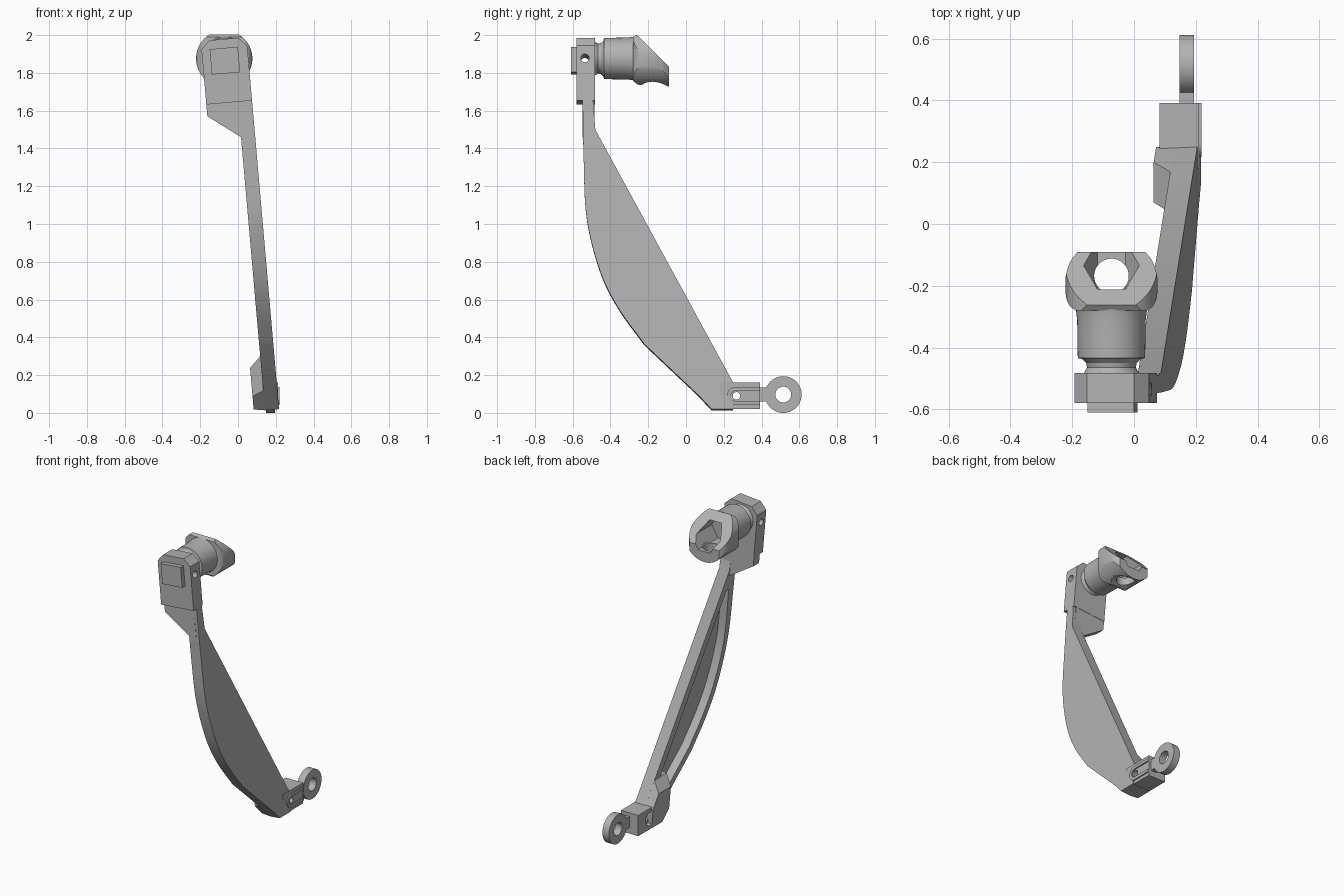
import bpy, bmesh, math
from mathutils import Matrix, Vector

cube = bpy.data.objects.get("Cube")
if cube:
    bpy.data.objects.remove(cube, do_unlink=True)

grey = bpy.data.materials.new("mid grey")
grey.use_nodes = True
grey.diffuse_color = (0.45, 0.45, 0.45, 1)
grey.node_tree.nodes["Principled BSDF"].inputs["Base Color"].default_value = (0.45, 0.45, 0.45, 1)

# The arm and clamp block lean five degrees; local x = 0 is the arm's outer face
LEAN = Matrix.Translation((0.219, 0, 0)) @ Matrix.Rotation(math.radians(-5), 4, 'Y')
UPRIGHT = Matrix.Identity(4)
AXES = {'X': lambda a, b, c: (c, a, b),   # profile in y, z
        'Y': lambda a, b, c: (a, c, b),   # profile in x, z
        'Z': lambda a, b, c: (a, b, c)}   # profile in x, y


def finish(bm, name, frame):
    bmesh.ops.recalc_face_normals(bm, faces=bm.faces[:])
    mesh = bpy.data.meshes.new(name)
    bm.to_mesh(mesh)
    bm.free()
    mesh.transform(frame)
    obj = bpy.data.objects.new(name, mesh)
    mesh.materials.append(grey)
    bpy.context.collection.objects.link(obj)
    return obj


def loft(name, rings, frame=UPRIGHT):
    """Skin a row of equal-sized closed rings and cap both ends."""
    bm = bmesh.new()
    rows = [[bm.verts.new(p) for p in ring] for ring in rings]
    for r, s in zip(rows, rows[1:]):
        for i in range(len(r)):
            j = (i + 1) % len(r)
            bm.faces.new((r[i], r[j], s[j], s[i]))
    bm.faces.new(rows[0])
    bm.faces.new(rows[-1])
    return finish(bm, name, frame)


def prism(name, pts, axis, lo, hi, frame=UPRIGHT):
    place = AXES[axis]
    return loft(name, [[place(a, b, c) for a, b in pts] for c in (lo, hi)], frame)


def box(name, x, y, z, frame=UPRIGHT):
    return prism(name, [(x[0], y[0]), (x[1], y[0]), (x[1], y[1]), (x[0], y[1])], 'Z', *z, frame)


def circle(a, b, r, n=40):
    return [(a + r * math.cos(math.tau * i / n), b + r * math.sin(math.tau * i / n)) for i in range(n)]


def spline(pts, steps=8):
    """Catmull-Rom curve through the points."""
    p = [Vector(q) for q in pts]
    p = [2 * p[0] - p[1]] + p + [2 * p[-1] - p[-2]]
    out = []
    for a, b, c, d in zip(p, p[1:], p[2:], p[3:]):
        for k in range(steps):
            t = k / steps
            out.append(tuple(0.5 * (2 * b + (c - a) * t + (2 * a - 5 * b + 4 * c - d) * t * t
                                    + (3 * b - a - 3 * c + d) * t ** 3)))
    return out + [tuple(p[-2])]


def boolean(obj, tool, operation='DIFFERENCE'):
    mod = obj.modifiers.new(operation.lower(), 'BOOLEAN')
    mod.operation, mod.solver, mod.object = operation, 'EXACT', tool
    bpy.context.view_layer.objects.active = obj
    bpy.ops.object.modifier_apply(modifier=mod.name)
    bpy.data.objects.remove(tool, do_unlink=True)


def smooth(obj, degrees=28):
    bpy.ops.object.select_all(action='DESELECT')
    obj.select_set(True)
    bpy.context.view_layer.objects.active = obj
    bpy.ops.object.shade_smooth_by_angle(angle=math.radians(degrees))


# Arm: bowed plate with a hollow on its inner side
bow = [(-0.548, 1.7), (-0.542, 1.36), (-0.526, 1.04), (-0.457, 0.76), (-0.36, 0.56), (-0.22, 0.365)]
outline = spline(bow) + [(0.07, 0.09), (0.135, 0.02), (0.25, 0.02), (0.25, 0.16),
                         (-0.48, 1.505), (-0.495, 1.7)]
arm = prism("arm", outline, 'X', -0.075, 0, LEAN)
inner = [(-0.49, 1.38), (-0.484, 1.04), (-0.418, 0.78), (-0.325, 0.59), (-0.19, 0.4)]
hollow = spline(inner) + [(0.03, 0.19), (0.12, 0.19), (0.14, 0.25), (-0.465, 1.375)]
boolean(arm, prism("hollow_cutter", hollow, 'X', -0.2, -0.02, LEAN))
smooth(arm)

# Foot boss: thickened lower end with a sloping shoulder
foot = [(0.035, 0.125), (0.035, 0.31), (0.168, 0.31), (0.25, 0.16), (0.25, 0.02), (0.135, 0.02)]
crown = [(0.07, 0.1), (0.07, 0.25), (0.2, 0.25), (0.25, 0.16), (0.25, 0.03), (0.135, 0.03)]
loft("foot_boss", [[(x, y, z) for y, z in ring]
                   for x, ring in ((-0.02, foot), (-0.073, foot), (-0.134, crown))], LEAN)

# Lower clamp with bolt hole, counterbore and raised outer rails
clamp = box("lower_clamp", (0.082, 0.211), (0.18, 0.392), (0.02, 0.16))
boolean(clamp, prism("bolt_cutter", circle(0.267, 0.09, 0.02, 24), 'X', 0, 0.3))
boolean(clamp, prism("bore_cutter", circle(0.267, 0.09, 0.045, 24), 'X', 0, 0.11))
smooth(clamp)


def tongue(r):
    turn = [math.pi / 2 + math.pi * i / 12 for i in range(13)]
    return [(0.265 + r * math.cos(t), 0.09 + r * math.sin(t)) for t in turn] + [(0.392, 0.09 - r), (0.392, 0.09 + r)]


rails = prism("clamp_rails", tongue(0.048), 'X', 0.2, 0.219)
groove = [(y if y < 0.39 else 0.45, z) for y, z in tongue(0.028)]
boolean(rails, prism("groove_cutter", groove, 'X', 0.1, 0.3))
smooth(rails)

# Eye link on the back of the clamp
link = prism("eye_ring", circle(0.515, 0.097, 0.097, 56), 'X', 0.147, 0.195)
boolean(link, box("stem", (0.148, 0.194), (0.37, 0.46), (0.06, 0.135)), 'UNION')
boolean(link, prism("eye_cutter", circle(0.515, 0.097, 0.042), 'X', 0, 0.3))
smooth(link)

# Top block, paddle below it and the square front pad
w, top, ch = -0.243, 1.997, 0.045
block = prism("top_block", [(w, 1.66), (0, 1.66), (0, top - ch), (-ch, top), (w + ch, top), (w, top - ch)],
              'Y', -0.58, -0.483, LEAN)
boolean(block, prism("side_hole_cutter", circle(-0.535, 1.885, 0.022, 24), 'X', -0.5, 0.2, LEAN))
smooth(block)
prism("paddle", [(w, 1.7), (w, 1.598), (-0.073, 1.47), (-0.02, 1.47), (-0.02, 1.7)], 'Y', -0.547, -0.485, LEAN)
box("front_pad", (-0.2, -0.05), (-0.61, -0.57), (1.815, 1.95), LEAN)

# Socket barrel with a waisted neck, turned around y
CX, CZ = -0.073, 1.876
neck = [(-0.5, 0.1), (-0.48, 0.088), (-0.465, 0.079), (-0.45, 0.082), (-0.437, 0.095),
        (-0.434, 0.109), (-0.31, 0.111), (-0.285, 0.114), (-0.255, 0.12)]
barrel = loft("socket_barrel", [[(a, y, b) for a, b in circle(CX, CZ, r, 56)] for y, r in neck])

# Socket head: round bar trimmed in plan and cut at a slant, with a saddle below
head = prism("socket_head", circle(CX, CZ, 0.149, 72), 'Y', -0.3, -0.05)
half = spline([(0.115, -0.28), (0.135, -0.265), (0.147, -0.235), (0.1495, -0.18), (0.135, -0.125), (0.108, -0.088)], 5)
plan = [(CX + x, y) for x, y in half] + [(CX - x, y) for x, y in reversed(half)]
boolean(head, prism("plan_trim", plan, 'Z', 1.5, 2.2), 'INTERSECT')
saddle = spline([(-0.285, 1.76), (-0.245, 1.735), (-0.21, 1.749), (-0.17, 1.753), (-0.13, 1.744), (-0.09, 1.726)], 4)
side = saddle + [(-0.09, 1.832), (-0.255, 1.997), (-0.262, 2.002), (-0.285, 1.985)]
boolean(head, prism("side_trim", side, 'X', -0.5, 0.5), 'INTERSECT')

# Hexagonal socket through head and barrel, and the drop hole below it
for part in (head, barrel):
    boolean(part, prism("hex_cutter", circle(CX, CZ, 0.09, 6), 'Y', -0.3, 0.1))
    boolean(part, prism("drop_cutter", circle(CX, -0.168, 0.056), 'Z', 1.5, CZ))
    smooth(part)
